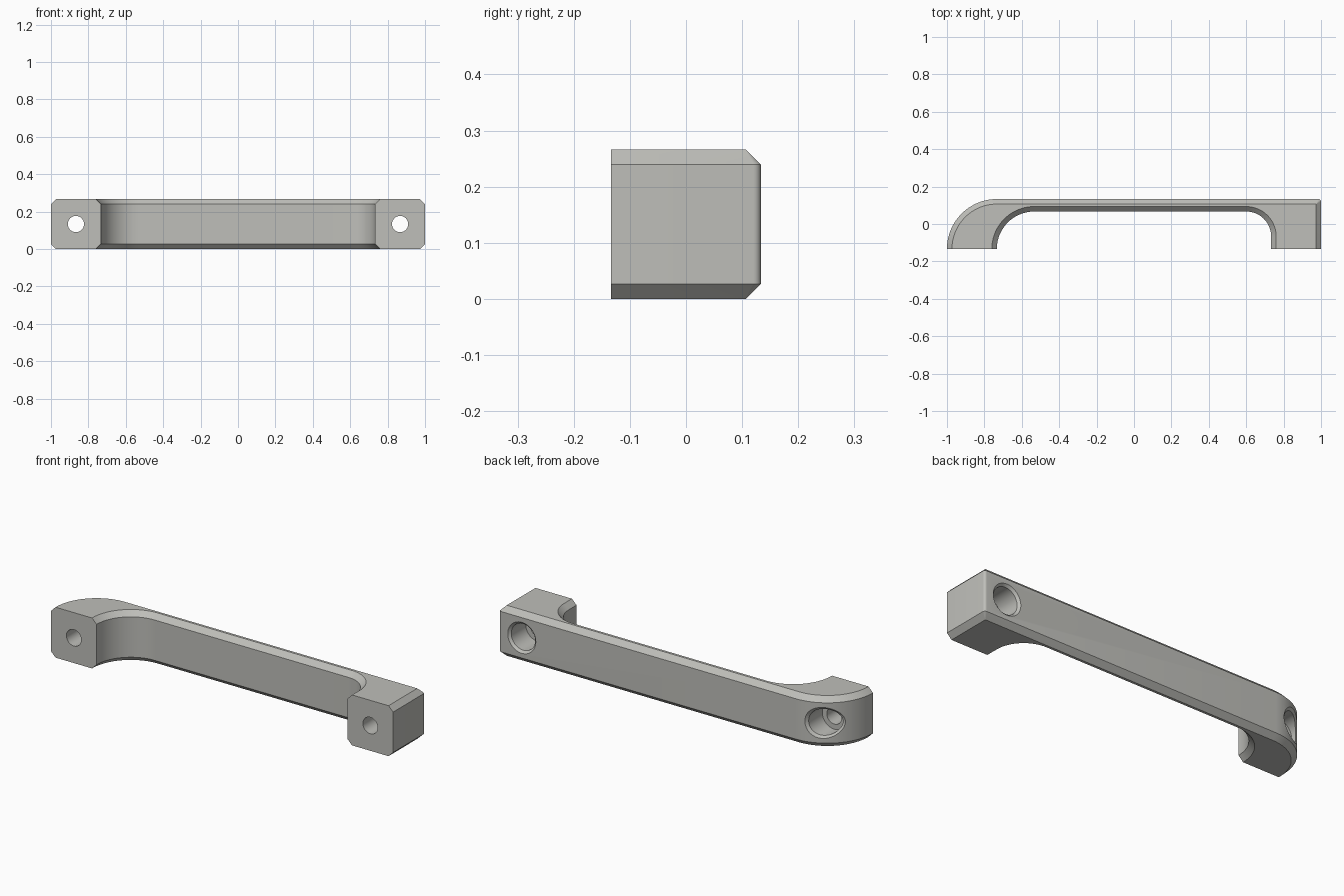
import bpy, bmesh
from math import sin, cos, pi, sqrt, radians

cube = bpy.data.objects.get("Cube")
if cube:
    bpy.data.objects.remove(cube, do_unlink=True)

HALF = 0.1333          # half of depth and of height
SIZE = 2 * HALF
CHAMFER = 0.0267
HOLE_X = 1 - HALF

metal = bpy.data.materials.new("satin grey metal")
metal.use_nodes = True
GREY = (0.52, 0.52, 0.49, 1)
metal.diffuse_color = GREY
metal.node_tree.nodes["Principled BSDF"].inputs["Base Color"].default_value = GREY


def arc(cx, cy, r, start, end, steps):
    angles = [radians(start + (end - start) * i / steps) for i in range(steps + 1)]
    return [(cx + r * cos(a), cy + r * sin(a)) for a in angles]


def outline(inset):
    """Plan of the handle, drawn in by the inset everywhere but at the feet."""
    inner = 1 - SIZE
    corner = max(0.0133 - inset, 0.001)
    reach = inset + corner
    pts = arc(-inner, -HALF, SIZE - inset, 180, 90, 32)           # round outer end
    pts += arc(1 - reach, HALF - reach, corner, 90, 0, 6)         # square outer end
    pts += [(1 - inset, -HALF), (inner + inset, -HALF)]           # right foot
    pts += arc(0.6, -HALF / 2, HALF + inset, 0, 90, 20)           # tight inner bend
    pts += arc(0.2 - inner, -HALF, 0.2 + inset, 90, 180, 26)      # wide inner bend
    return pts


def loft(name, rings):
    """Join equal rings of points with quads and cap both ends."""
    bm = bmesh.new()
    loops = [[bm.verts.new(p) for p in ring] for ring in rings]
    n = len(loops[0])
    for a, b in zip(loops, loops[1:]):
        for i in range(n):
            j = (i + 1) % n
            bm.faces.new((a[i], a[j], b[j], b[i]))
    bm.faces.new(loops[0])
    bm.faces.new(loops[-1])
    bmesh.ops.recalc_face_normals(bm, faces=bm.faces)
    mesh = bpy.data.meshes.new(name)
    bm.to_mesh(mesh)
    bm.free()
    mesh.materials.append(metal)
    obj = bpy.data.objects.new(name, mesh)
    bpy.context.collection.objects.link(obj)
    return obj


# Chamfered handle body
body = [(CHAMFER, 0), (0, CHAMFER), (0, SIZE - CHAMFER), (CHAMFER, SIZE)]
handle = loft("pull_handle", [[(x, y, z) for x, y in outline(d)] for d, z in body])


def back_surface(x):
    dx = min(x + 1 - SIZE, 0)
    return sqrt(SIZE ** 2 - dx ** 2) - HALF


def hole_ring(cx, r, depth):
    """Circle about a screw axis; depth is a fixed y or a function of x."""
    ring = []
    for i in range(48):
        a = 2 * pi * i / 48
        x = cx + r * cos(a)
        y = depth(x) if callable(depth) else depth
        ring.append((x, y, HALF + r * sin(a)))
    return ring


# Counterbored screw holes, with a chamfered rim that follows the back
steps = [(0.0433, -0.2), (0.0433, 0), (0.07, 0),
         (0.07, lambda x: back_surface(x) - 0.012),
         (0.084, lambda x: back_surface(x) + 0.002), (0.084, 0.2)]
cutters = []
for side, cx in (("left", HOLE_X), ("right", -HOLE_X)):
    cutter = loft(side + "_screw_cutter", [hole_ring(cx, r, d) for r, d in steps])
    cutter.hide_render = True
    cutters.append(cutter)
    cut = handle.modifiers.new(side + " screw hole", "BOOLEAN")
    cut.operation = "DIFFERENCE"
    cut.solver = "EXACT"
    cut.object = cutter

# Apply the cuts and shade
bpy.ops.object.select_all(action="DESELECT")
handle.select_set(True)
bpy.context.view_layer.objects.active = handle
for modifier in list(handle.modifiers):
    bpy.ops.object.modifier_apply(modifier=modifier.name)
for cutter in cutters:
    bpy.data.objects.remove(cutter, do_unlink=True)
bpy.ops.object.shade_smooth_by_angle(angle=radians(30))
